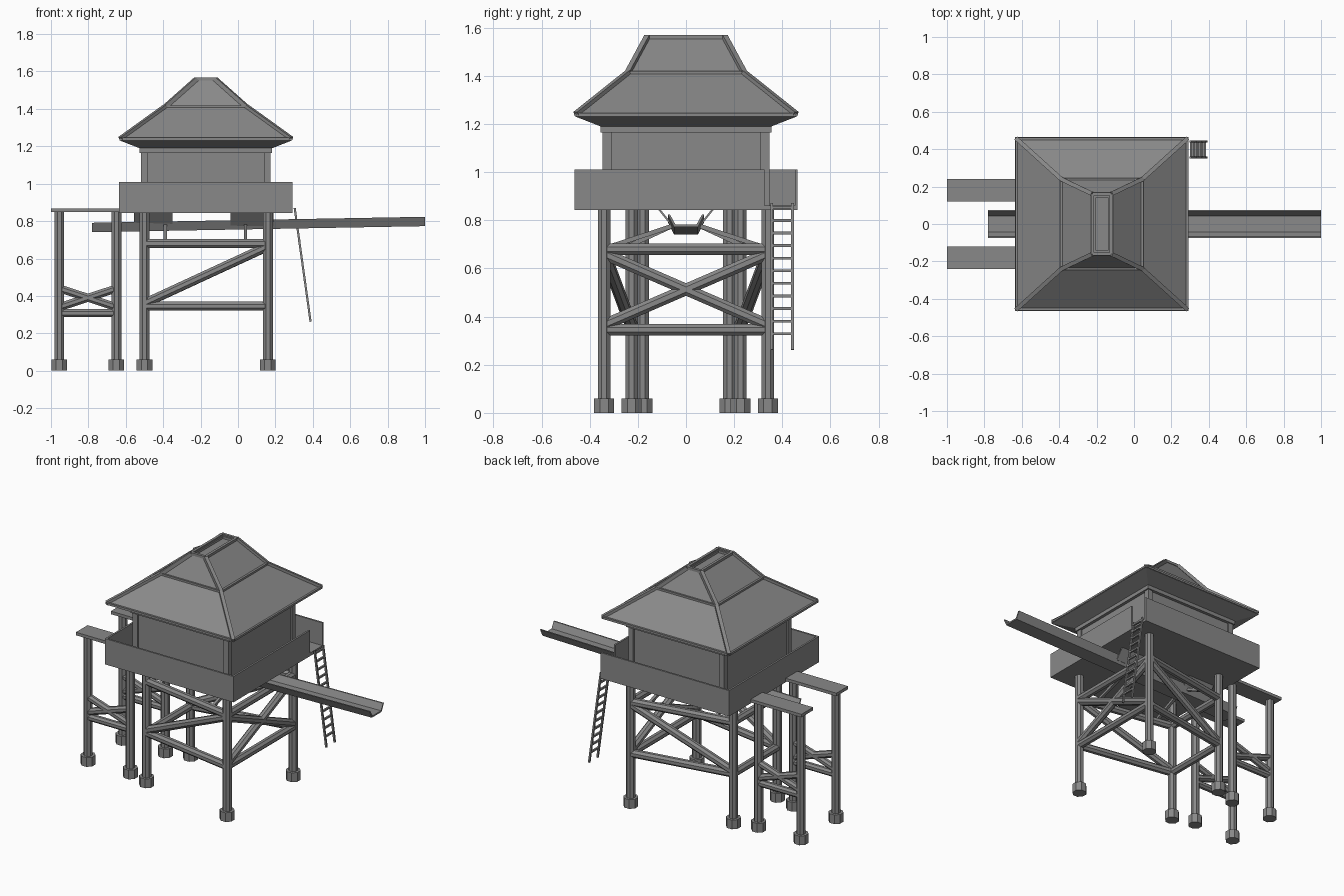
import bpy, bmesh, math
from mathutils import Vector

if "Cube" in bpy.data.objects:
    bpy.data.objects.remove(bpy.data.objects["Cube"], do_unlink=True)

grey = bpy.data.materials.new("weathered_grey")
grey.use_nodes = True
tone = (0.25, 0.25, 0.25, 1)
grey.diffuse_color = tone
grey.node_tree.nodes["Principled BSDF"].inputs["Base Color"].default_value = tone

CX = -0.172           # centre of the hut
FLOOR = 0.85


def finish(name, bm):
    bmesh.ops.recalc_face_normals(bm, faces=bm.faces)
    mesh = bpy.data.meshes.new(name)
    bm.to_mesh(mesh)
    bm.free()
    mesh.materials.append(grey)
    ob = bpy.data.objects.new(name, mesh)
    bpy.context.collection.objects.link(ob)
    return ob


def box(name, x, y, z):
    """Box from (min, max) ranges."""
    bm = bmesh.new()
    bmesh.ops.create_cube(bm, size=1)
    for v in bm.verts:
        v.co = [(r[0] + r[1]) / 2 + c * (r[1] - r[0]) for r, c in zip((x, y, z), v.co)]
    return finish(name, bm)


def bar(name, a, b, r, sides=8):
    """Straight pole between two points."""
    a, b = Vector(a), Vector(b)
    d = b - a
    bm = bmesh.new()
    bmesh.ops.create_cone(bm, cap_ends=True, segments=sides, radius1=r, radius2=r, depth=d.length)
    turn = math.pi / sides
    for v in bm.verts:
        x, y, z = v.co
        v.co = (x * math.cos(turn) - y * math.sin(turn), x * math.sin(turn) + y * math.cos(turn), z)
    if d.x or d.y:
        q = d.to_track_quat('Z', 'Y')
        for v in bm.verts:
            v.co = q @ v.co
    bmesh.ops.translate(bm, verts=bm.verts, vec=(a + b) / 2)
    return finish(name, bm)


def loft(name, rings):
    """Skin through closed rings of points, with end caps."""
    bm = bmesh.new()
    loops = [[bm.verts.new(p) for p in ring] for ring in rings]
    n = len(loops[0])
    for lo, hi in zip(loops, loops[1:]):
        for i in range(n):
            j = (i + 1) % n
            bm.faces.new((lo[i], lo[j], hi[j], hi[i]))
    bm.faces.new(loops[0][::-1])
    bm.faces.new(loops[-1])
    return finish(name, bm)


def rect(hx, hy, z):
    return [(CX + sx * hx, sy * hy, z) for sx, sy in ((-1, -1), (1, -1), (1, 1), (-1, 1))]


def leg(name, x, y):
    bar(name, (x, y, 0.05), (x, y, FLOOR), 0.028)
    bar(name + "_foot", (x, y, 0), (x, y, 0.06), 0.045)


# Platform floor and parapet, with a gap at the ladder
X0, X1, Y1 = -0.635, 0.292, 0.464
box("platform_floor", (X0, X1), (-Y1, Y1), (0.842, 0.862))
PZ = (0.85, 1.01)
box("parapet_front", (X0, X1), (-Y1, -Y1 + 0.012), PZ)
box("parapet_back", (X0, X1), (Y1 - 0.012, Y1), PZ)
box("parapet_right", (X0, X0 + 0.012), (-Y1, Y1), PZ)
box("parapet_left", (X1 - 0.012, X1), (-Y1, 0.325), PZ)

# Cabin walls, corner posts and top beam
box("cabin_walls", (CX - 0.335, CX + 0.335), (-0.335, 0.335), (0.86, 1.18))
for sx in (-1, 1):
    for sy in (-1, 1):
        x, y = CX + sx * 0.328, sy * 0.328
        box("cabin_post", (x - 0.018, x + 0.018), (y - 0.018, y + 0.018), (0.86, 1.18))
box("wall_plate", (CX - 0.355, CX + 0.355), (-0.355, 0.355), (1.165, 1.195))

# Two-pitch roof with a recessed cap
eave, bend, cap = rect(0.456, 0.456, 1.24), rect(0.217, 0.24, 1.412), rect(0.05, 0.16, 1.56)
loft("roof", [rect(0.355, 0.355, 1.19), rect(0.46, 0.46, 1.231), eave, bend, cap,
              rect(0.035, 0.14, 1.56), rect(0.035, 0.14, 1.545)])
for ring, r in ((eave, 0.009), (bend, 0.01), (cap, 0.012)):
    for i in range(4):
        bar("roof_trim", ring[i], ring[(i + 1) % 4], r, 4)
for lo, hi in ((eave, bend), (bend, cap)):
    for a, b in zip(lo, hi):
        bar("hip_beam", a, b, 0.016, 4)

# Main legs, set closer together at the pier end, and their bracing
NEAR_X, FAR_X, NEAR_Y, FAR_Y = -0.5, 0.16, 0.226, 0.34
LOW, HIGH = 0.345, 0.68
for x, y in ((NEAR_X, NEAR_Y), (FAR_X, FAR_Y)):
    for s in (-1, 1):
        leg("main_leg", x, s * y)
    for z in (LOW, HIGH):
        bar("end_beam", (x, -y, z), (x, y, z), 0.026)
for s in (-1, 1):
    for z in (LOW, HIGH):
        bar("side_beam", (NEAR_X, s * NEAR_Y, z), (FAR_X, s * FAR_Y, z), 0.026)
    bar("side_brace", (NEAR_X, s * NEAR_Y, LOW + 0.015), (FAR_X, s * FAR_Y, HIGH - 0.015), 0.026)
    bar("cross_brace", (FAR_X, -s * FAR_Y, LOW + 0.02), (FAR_X, s * FAR_Y, HIGH - 0.02), 0.026)

# Piers with decks and shallow cross braces
OUT_X, IN_X = -0.955, -0.65
for s in (-1, 1):
    y = s * 0.18
    box("pier_deck", (-1, X0), (y - 0.06, y + 0.06), (0.848, 0.868))
    for x in (OUT_X, IN_X):
        leg("pier_leg", x, y)
    for za, zb in ((0.308, 0.308), (0.34, 0.44), (0.44, 0.34)):
        bar("pier_brace", (OUT_X, y, za), (IN_X, y, zb), 0.023)

# Sloping open trough
profile = ((-0.075, 0.05), (-0.05, 0), (0.05, 0), (0.075, 0.05),
           (0.066, 0.05), (0.044, 0.01), (-0.044, 0.01), (-0.066, 0.05))
loft("trough", [[(x, y, z + dz) for y, dz in profile] for x, z in ((-0.78, 0.741), (1.0, 0.773))])

# Trough hangers and struts
for x0, x1, xs in ((-0.555, -0.35, -0.39), (-0.04, 0.19, 0.04)):
    beam_y = NEAR_Y + (FAR_Y - NEAR_Y) * (xs - NEAR_X) / (FAR_X - NEAR_X)
    for s in (-1, 1):
        section = ((0.06, 0.775), (0.12, 0.85), (0.11, 0.85), (0.05, 0.775))
        loft("trough_hanger", [[(x, s * y, z) for y, z in section] for x in (x0, x1)])
        bar("trough_strut", (xs, s * beam_y, 0.69), (xs, s * 0.06, 0.775), 0.013, 4)

# Leaning ladder
top, bottom = Vector((0.303, 0, 0.87)), Vector((0.388, 0, 0.262))
RAILS = (0.356, 0.442)
for y in RAILS:
    side = Vector((0, y, 0))
    bar("ladder_rail", top + side, bottom + side, 0.008, 4)
for i in range(11):
    p = top.lerp(bottom, 0.03 + i * 0.086)
    bar("ladder_rung", (p.x, RAILS[0], p.z), (p.x, RAILS[1], p.z), 0.008, 4)
